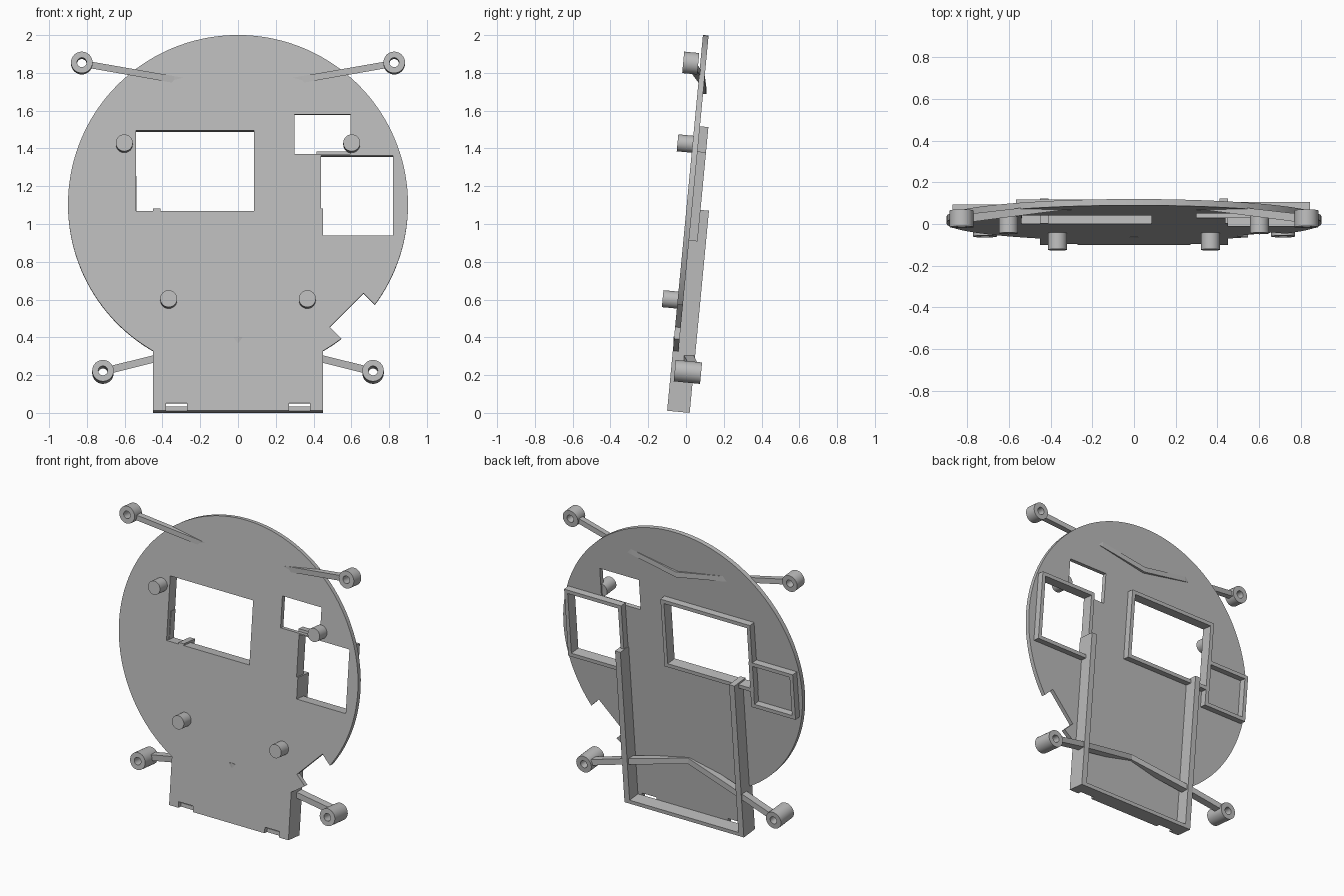
import bpy, bmesh, math
from mathutils import Matrix, Vector

TILT = math.radians(5.45)
BASE = Vector((0, -0.10, 0.0115))
LEAN = Matrix.Translation(BASE) @ Matrix.Rotation(-TILT, 4, 'X')

cube = bpy.data.objects.get("Cube")
if cube:
    bpy.data.objects.remove(cube, do_unlink=True)

grey = bpy.data.materials.new("plain_grey")
grey.use_nodes = True
colour = (0.5, 0.5, 0.5, 1)
grey.diffuse_color = colour
grey.node_tree.nodes["Principled BSDF"].inputs["Base Color"].default_value = colour


def finish(name, bm, matrix=None):
    bmesh.ops.recalc_face_normals(bm, faces=bm.faces)
    mesh = bpy.data.meshes.new(name)
    bm.to_mesh(mesh)
    bm.free()
    mesh.materials.append(grey)
    obj = bpy.data.objects.new(name, mesh)
    bpy.context.collection.objects.link(obj)
    if matrix:
        obj.matrix_world = matrix
    return obj


def up(z):
    """Height along the leaning plate for a world height."""
    return (z - BASE.z) / math.cos(TILT)


def add_prism(bm, outline, front, back):
    """Extrude an x/height outline through the plate depth."""
    face = bm.faces.new([bm.verts.new((x, front, z)) for x, z in outline])
    new = bmesh.ops.extrude_face_region(bm, geom=[face])["geom"]
    verts = [g for g in new if isinstance(g, bmesh.types.BMVert)]
    bmesh.ops.translate(bm, verts=verts, vec=(0, back - front, 0))


def rect(x0, x1, z0, z1):
    return [(x0, z0), (x1, z0), (x1, z1), (x0, z1)]


def block(name, x0, x1, z0, z1, front, back):
    bm = bmesh.new()
    add_prism(bm, rect(x0, x1, z0, z1), front, back)
    return finish(name, bm, LEAN)


def smooth(obj):
    bpy.ops.object.select_all(action='DESELECT')
    obj.select_set(True)
    bpy.context.view_layer.objects.active = obj
    bpy.ops.object.shade_smooth_by_angle(angle=math.radians(30))


def tube(name, centre, length, outer, inner=0):
    """Round post or eyelet, square to the plate."""
    bm = bmesh.new()
    profile = [(inner, -length / 2), (outer, -length / 2),
               (outer, length / 2), (inner, length / 2)]
    verts = [bm.verts.new((r, y, 0)) for r, y in profile]
    edges = [bm.edges.new((verts[i], verts[i + 1])) for i in range(3)]
    if inner:
        edges.append(bm.edges.new((verts[3], verts[0])))
    bmesh.ops.spin(bm, geom=verts + edges, cent=(0, 0, 0), axis=(0, 1, 0),
                   angle=math.tau, steps=32, use_merge=True)
    bmesh.ops.remove_doubles(bm, verts=bm.verts, dist=0.0001)
    smooth(finish(name, bm, Matrix.Translation(centre) @ Matrix.Rotation(-TILT, 4, 'X')))


def arm(name, side, sections, half):
    """Bar through sections given as x, front, back, mid height."""
    bm = bmesh.new()
    rings = [[bm.verts.new((side * x, y, z + h)) for y, h in
              ((f, -half), (b, -half), (b, half), (f, half))]
             for x, f, b, z in sections]
    for r, s in zip(rings, rings[1:]):
        for i in range(4):
            j = (i + 1) % 4
            bm.faces.new((r[i], r[j], s[j], s[i]))
    bm.faces.new(rings[0])
    bm.faces.new(rings[-1])
    finish(name, bm)


# Round face plate with a square foot
RADIUS, CENTRE, HALF, THICK = 0.9, 1.098, 0.45, 0.03
start = -math.acos(HALF / RADIUS)
sweep = math.pi - 2 * start
arc = [start + sweep * i / 120 for i in range(121)]
outline = [(RADIUS * math.cos(a), CENTRE + RADIUS * math.sin(a)) for a in arc]
bm = bmesh.new()
add_prism(bm, outline + [(-HALF, 0), (HALF, 0)], 0, THICK)
plate = finish("face_plate", bm, LEAN)

# Window, edge notch and foot slot cutters
wide_window = (-0.54, 0.085, up(1.07), up(1.495))
small_window = (0.30, 0.595, up(1.37), up(1.58))
tall_window = (0.44, 0.82, up(0.94), up(1.362))
openings = [rect(*w) for w in (wide_window, small_window, tall_window)]
openings.append([(0.485, 0.445), (0.585, 0.345), (0.765, 0.525), (0.665, 0.625)])
openings += [rect(s * 0.325 - 0.055, s * 0.325 + 0.055, -0.05, 0.04) for s in (-1, 1)]
for shape in openings:
    bm = bmesh.new()
    add_prism(bm, shape, -0.1, 0.1)
    cutter = finish("cutter", bm, LEAN)
    cutter.hide_render = True
    mod = plate.modifiers.new("cut", 'BOOLEAN')
    mod.operation, mod.solver, mod.object = 'DIFFERENCE', 'EXACT', cutter
    bpy.ops.object.select_all(action='DESELECT')
    bpy.context.view_layer.objects.active = plate
    plate.select_set(True)
    bpy.ops.object.modifier_apply(modifier=mod.name)
    bpy.data.objects.remove(cutter, do_unlink=True)
smooth(plate)


# Raised rims behind the openings
def rim(name, x0, x1, z0, z1, t=0.025, front=0.028, back=0.075):
    block(name + "_bottom", x0 - t, x1 + t, z0 - t, z0, front, back)
    block(name + "_top", x0 - t, x1 + t, z1, z1 + t, front, back)
    block(name + "_right", x0 - t, x0, z0, z1, front, back)
    block(name + "_left", x1, x1 + t, z0, z1, front, back)


rim("wide_window_rim", *wide_window)
rim("tall_window_rim", *tall_window)
rim("side_pocket_rim", -0.845, -0.562, 0.955, 1.225)

# Side rails and the ledge joining them
for side, label in ((-1, "right"), (1, "left")):
    x0, x1 = sorted((side * 0.41, side * HALF))
    block(label + "_rail", x0, x1, 0, 1.075, 0, 0.12)
block("bottom_ledge", -0.41, 0.41, 0, 0.025, 0.028, 0.12)

# Front posts, eyelets and their arms
for side, label in ((-1, "right"), (1, "left")):
    for level, x, z in (("upper", 0.602, 1.425), ("lower", 0.367, 0.6)):
        y = BASE.y + (z - BASE.z) * math.tan(TILT) - 0.03
        tube(f"{label}_{level}_post", (side * x, y, z), 0.1, 0.045)
    tube(label + "_upper_eyelet", (side * 0.827, 0.025, 1.852), 0.08, 0.057, 0.025)
    tube(label + "_lower_eyelet", (side * 0.715, 0.01, 0.217), 0.14, 0.057, 0.025)
    arm(label + "_upper_arm", side, [(0.78, 0.01, 0.05, 1.842),
        (0.34, 0.067, 0.1, 1.765), (0, 0.075, 0.108, 1.705)], 0.018)
    arm(label + "_lower_arm", side, [(0.67, 0.018, 0.068, 0.23),
        (0.44, -0.012, 0.04, 0.287), (0, -0.066, -0.022, 0.385)], 0.02)
